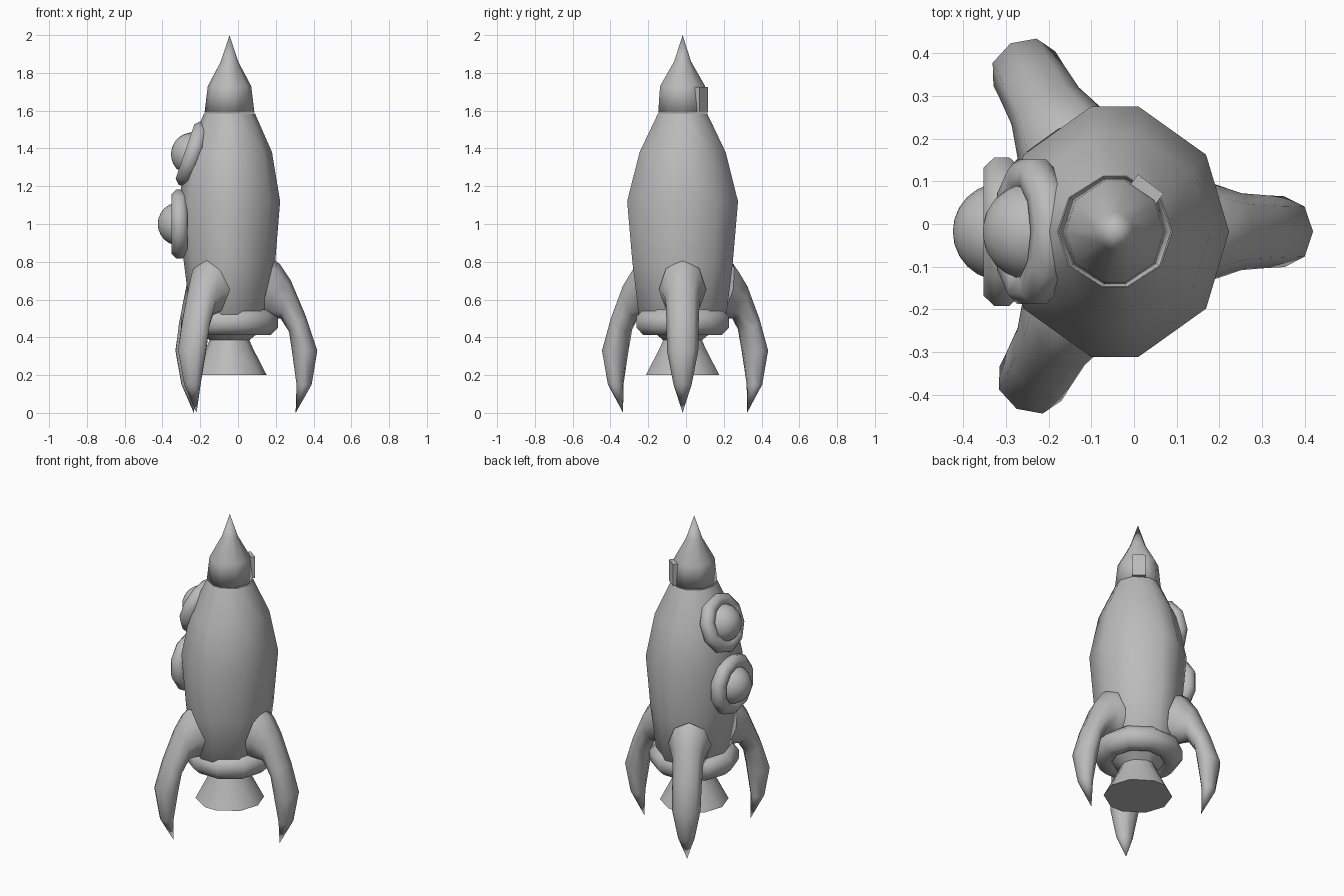
import bpy, bmesh
from math import sin, cos, radians, pi
from mathutils import Vector, Matrix

if "Cube" in bpy.data.objects:
    bpy.data.objects.remove(bpy.data.objects["Cube"])

AXIS = Vector((-0.045, -0.018, 0))

# One plain grey for the whole model
grey = bpy.data.materials.new("plain_grey")
grey.use_nodes = True
COLOUR = (0.5, 0.5, 0.5, 1)
grey.diffuse_color = COLOUR
grey.node_tree.nodes["Principled BSDF"].inputs["Base Color"].default_value = COLOUR


def finish(name, bm, sharp=180):
    """Turn a bmesh into a smooth object with edges kept sharp above an angle."""
    bmesh.ops.remove_doubles(bm, verts=bm.verts, dist=0.0005)
    bmesh.ops.recalc_face_normals(bm, faces=bm.faces)
    for f in bm.faces:
        f.smooth = True
    mesh = bpy.data.meshes.new(name)
    bm.to_mesh(mesh)
    bm.free()
    mesh.set_sharp_from_angle(angle=radians(sharp))
    mesh.materials.append(grey)
    ob = bpy.data.objects.new(name, mesh)
    bpy.context.collection.objects.link(ob)
    return ob


def loft(name, rings, sharp=180, closed=False):
    """Skin a list of point rings; cap the ends unless the loft is closed."""
    bm = bmesh.new()
    loops = [[bm.verts.new(p) for p in ring] for ring in rings]
    n = len(loops[0])
    pairs = list(zip(loops, loops[1:]))
    if closed:
        pairs.append((loops[-1], loops[0]))
    for a, b in pairs:
        for i in range(n):
            j = (i + 1) % n
            bm.faces.new((a[i], a[j], b[j], b[i]))
    if not closed:
        for ring in (loops[0], loops[-1]):
            if (ring[0].co - ring[n // 2].co).length > 0.001:
                bm.faces.new(ring)
    return finish(name, bm, sharp)


# Ten-sided outline, slightly flattened front and back
quarter = [0, 37, 78]
half = quarter + [180 - a for a in reversed(quarter)]
TURN = [radians(a) for a in half + [180 + a for a in half[1:-1]]]


def lathe(name, profile, sharp=180):
    rings = [[AXIS + Vector((rx * cos(a), ry * sin(a), z)) for a in TURN]
             for rx, ry, z in profile]
    return loft(name, rings, sharp)


def torus(name, matrix, major, minor, around=10, section=8):
    rings = []
    for i in range(around):
        a = 2 * pi * i / around
        ring = []
        for k in range(section):
            b = 2 * pi * (k + 0.5) / section
            r = major + minor * cos(b) / cos(pi / section)
            ring.append(matrix @ Vector((r * cos(a), r * sin(a),
                                         minor * sin(b) / cos(pi / section))))
        rings.append(ring)
    return loft(name, rings, closed=True)


# Hull
lathe("hull", [(0.135, 0.133, 1.585), (0.225, 0.233, 1.38), (0.268, 0.30, 1.12),
               (0.242, 0.272, 0.8), (0.205, 0.235, 0.5), (0.13, 0.13, 0.42)], 60)

# Nose cone and the small plate on its side
lathe("nose_cone", [(0.132, 0.132, 1.59), (0.115, 0.122, 1.73),
                    (0.046, 0.046, 1.86), (0, 0, 2.0)])
bm = bmesh.new()
ang = radians(53)
spot = AXIS + Vector((0.125 * cos(ang), 0.125 * sin(ang), 1.657))
bmesh.ops.create_cube(bm, size=1, matrix=Matrix.Translation(spot)
                      @ Matrix.Rotation(ang, 4, "Z")
                      @ Matrix.Diagonal((0.03, 0.075, 0.135, 1)))
finish("nose_plate", bm, 30)

# Collar and engine nozzle
torus("collar", Matrix.Translation(AXIS + Vector((0, 0, 0.48))), 0.19, 0.068)
lathe("nozzle", [(0.16, 0.16, 0.43), (0.105, 0.105, 0.385),
                 (0.125, 0.125, 0.34), (0.197, 0.199, 0.2)], 60)

# Curved fins: outer (r, z), inner (r, z), half width
FIN = [((0.235, 0.81), (0.16, 0.50), 0.125),
       ((0.265, 0.79), (0.20, 0.50), 0.112),
       ((0.325, 0.70), (0.27, 0.50), 0.09),
       ((0.405, 0.51), (0.315, 0.43), 0.085),
       ((0.465, 0.33), (0.33, 0.33), 0.083),
       ((0.435, 0.15), (0.355, 0.15), 0.048),
       ((0.35, 0.0), (0.35, 0.0), 0)]
for name, angle, shift in (("left_fin", 0, 0), ("back_fin", 119, 0.04),
                           ("front_fin", 241, 0.01)):
    place = (Matrix.Translation(AXIS) @ Matrix.Rotation(radians(angle), 4, "Z")
             @ Matrix.Translation((shift, 0, 0)))
    rings = []
    for outer, inner, w in FIN:
        o, i = Vector((outer[0], 0, outer[1])), Vector((inner[0], 0, inner[1]))
        mid, arm = (o + i) / 2, (o - i) / 2
        rings.append([place @ (mid + arm * cos(k * pi / 4)
                               + Vector((0, w * sin(k * pi / 4), 0)))
                      for k in range(8)])
    loft(name, rings, 75)

# Round portholes: a frame and a domed glass each
for name, x, z, tilt, size in (("lower", -0.31, 1.0, 0, 0.14),
                               ("upper", -0.24, 1.37, 19, 0.135)):
    place = (Matrix.Translation((x, AXIS.y, z))
             @ Matrix.Rotation(radians(tilt - 90), 4, "Y"))
    torus(name + "_porthole_frame", place, size, 0.043)
    bm = bmesh.new()
    bmesh.ops.create_uvsphere(bm, u_segments=20, v_segments=12, radius=0.115, matrix=place)
    finish(name + "_porthole_glass", bm)
